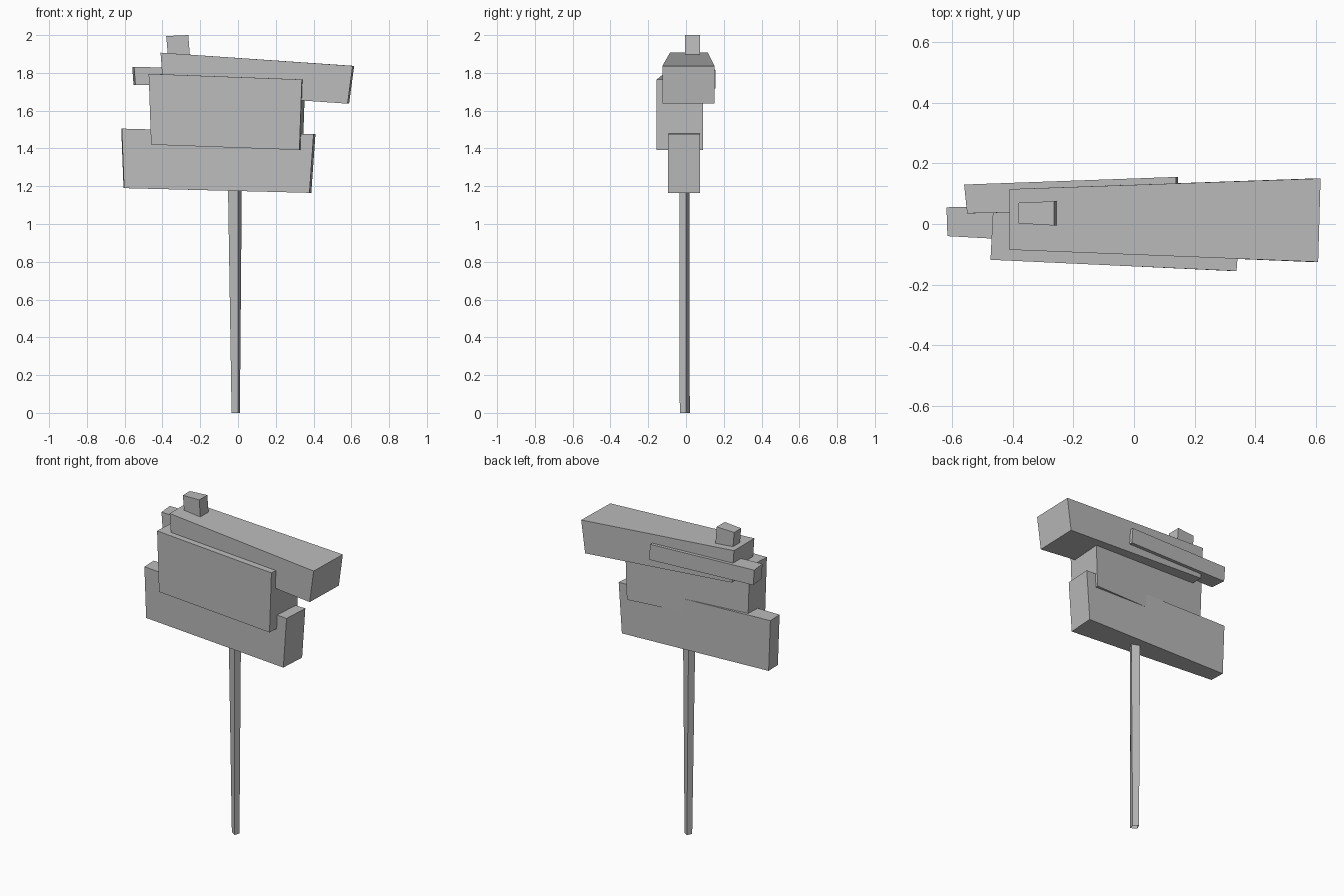
import bpy
import bmesh

cube = bpy.data.objects.get("Cube")
if cube:
    bpy.data.objects.remove(cube, do_unlink=True)

grey = bpy.data.materials.new("plain grey")
grey.use_nodes = True
colour = (0.5, 0.5, 0.5, 1)
grey.diffuse_color = colour
grey.node_tree.nodes["Principled BSDF"].inputs["Base Color"].default_value = colour


def loft(name, ring_a, ring_b, capped=True):
    """Join two four-sided rings into a flat-faced block."""
    bm = bmesh.new()
    a = [bm.verts.new(p) for p in ring_a]
    b = [bm.verts.new(p) for p in ring_b]
    for i in range(4):
        j = (i + 1) % 4
        bm.faces.new((a[i], a[j], b[j], b[i]))
    if capped:
        bm.faces.new(a)
        bm.faces.new(b)
    bmesh.ops.recalc_face_normals(bm, faces=bm.faces[:])
    mesh = bpy.data.meshes.new(name)
    bm.to_mesh(mesh)
    bm.free()
    mesh.materials.append(grey)
    obj = bpy.data.objects.new(name, mesh)
    bpy.context.collection.objects.link(obj)
    return obj


def board(name, left, right, left_y, right_y, left_skew=0.0, right_skew=0.0):
    """left/right: (top x, top z, bottom x, bottom z); y: (front, back).
    skew shifts the back corner of an end along x."""
    def end(profile, ys, skew):
        tx, tz, bx, bz = profile
        f, k = ys
        return [(tx, f, tz), (tx + skew, k, tz), (bx + skew, k, bz), (bx, f, bz)]
    return loft(name, end(left, left_y, left_skew), end(right, right_y, right_skew))


# Tapered, slightly twisted pole, open at both hidden ends
foot = [(0.0, -0.033), (0.01, 0.0), (-0.02, 0.02), (-0.034, -0.012)]
head = [(0.0, -0.035), (0.02, 0.0), (-0.03, 0.018), (-0.053, -0.015)]
loft("pole", [(x, y, 0.0) for x, y in foot], [(x, y, 1.2) for x, y in head], capped=False)

# Stacked sign boards, each widening toward +x
board("lower_board", (-0.615, 1.505, -0.603, 1.19), (0.40, 1.476, 0.378, 1.165),
      (-0.04, 0.055), (-0.095, 0.075), -0.003, 0.01)
board("middle_board", (-0.473, 1.795, -0.46, 1.42), (0.338, 1.765, 0.325, 1.392),
      (-0.118, 0.04), (-0.155, 0.09), 0.008, 0.018)
board("upper_board", (-0.41, 1.907, -0.395, 1.705), (0.607, 1.837, 0.58, 1.637),
      (-0.085, 0.115), (-0.125, 0.15), 0.0, 0.008)
board("back_plank", (-0.55, 1.832, -0.543, 1.737), (0.138, 1.815, 0.145, 1.718),
      (0.035, 0.13), (0.05, 0.155), -0.01, 0.0)

# Small block on top
board("top_block", (-0.38, 1.995, -0.37, 1.88), (-0.263, 2.0, -0.254, 1.88),
      (0.002, 0.07), (-0.005, 0.075))
